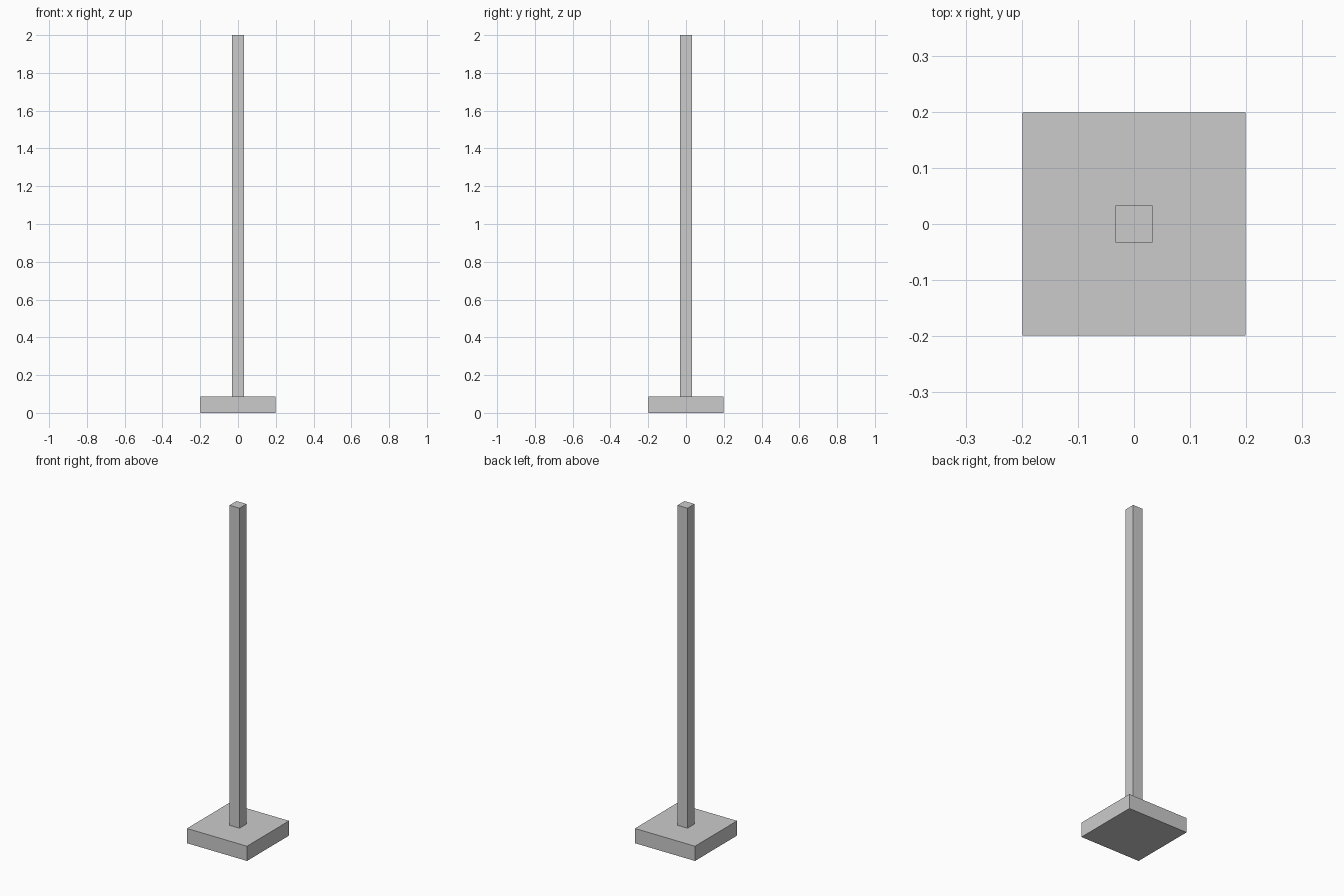
import bpy

if "Cube" in bpy.data.objects:
    bpy.data.objects.remove(bpy.data.objects["Cube"])


def box(name, width, z0, z1):
    """Square block centred on the z axis between two heights."""
    bpy.ops.mesh.primitive_cube_add(size=1, location=(0, 0, (z0 + z1) / 2))
    obj = bpy.context.object
    obj.name = name
    obj.scale = (width, width, z1 - z0)
    bpy.ops.object.transform_apply(location=False, rotation=False, scale=True)
    return obj


BASE_TOP = 0.088

# Square foot plate
box("base", 0.397, 0, BASE_TOP)
# Slim upright standing on the plate
box("post", 0.066, BASE_TOP, 2.0)
